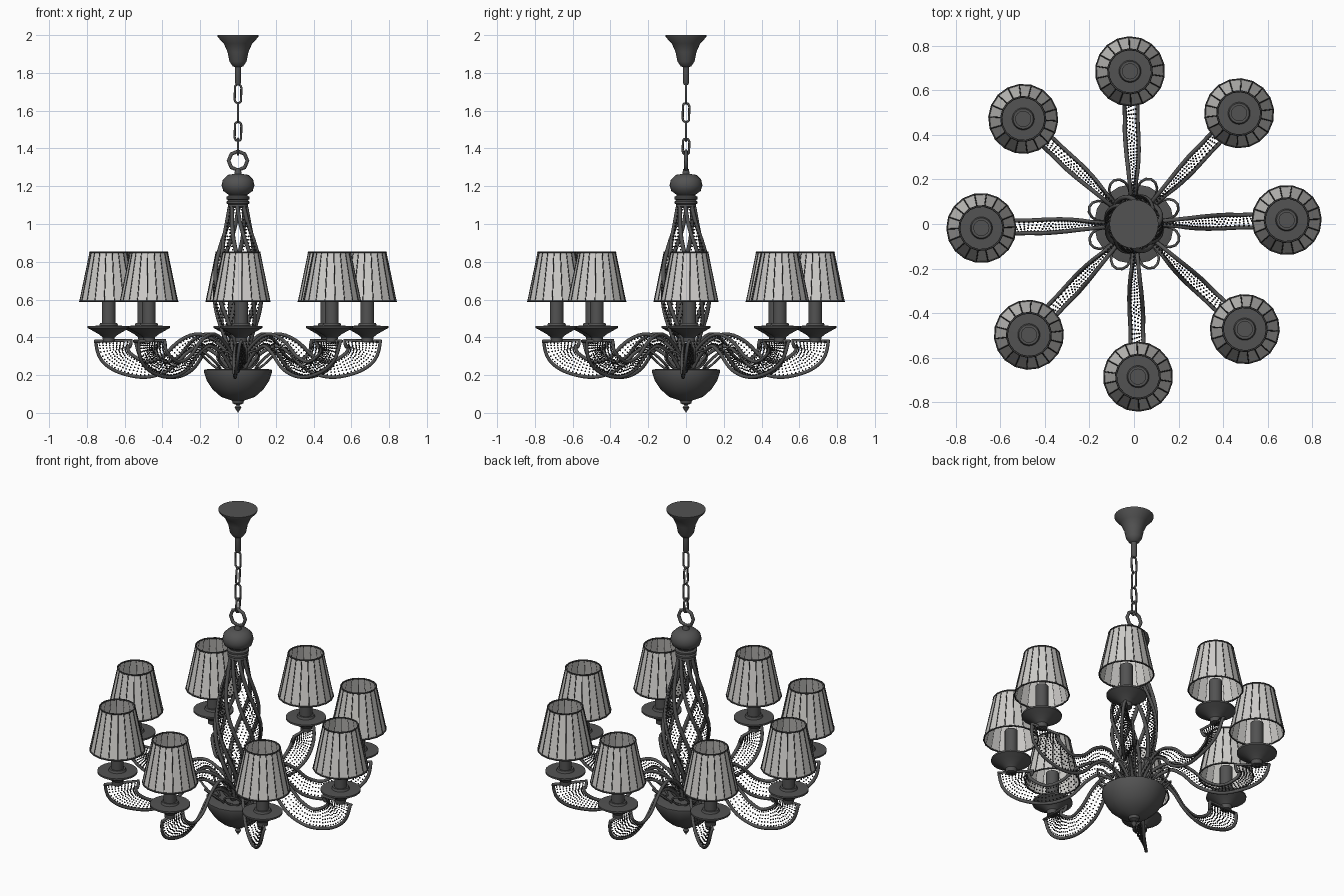
import bpy, bmesh, math
from mathutils import Vector, Matrix

if "Cube" in bpy.data.objects:
    bpy.data.objects.remove(bpy.data.objects["Cube"])

TAU = math.tau


def material(name, c):
    m = bpy.data.materials.new(name)
    m.diffuse_color = (c[0], c[1], c[2], 1)
    m.use_nodes = True
    m.node_tree.nodes["Principled BSDF"].inputs["Base Color"].default_value = m.diffuse_color
    return m


METAL = material("dark_metal", (0.085, 0.085, 0.085))
TRIM = material("dark_trim", (0.05, 0.05, 0.05))
BEAD = material("bead_black", (0.03, 0.03, 0.03))
FABRIC = material("pale_fabric", (0.62, 0.61, 0.59))


def mesh_object(name, bm, mat, smooth=True):
    me = bpy.data.meshes.new(name)
    bm.normal_update()
    bm.to_mesh(me)
    bm.free()
    me.materials.append(mat)
    ob = bpy.data.objects.new(name, me)
    bpy.context.collection.objects.link(ob)
    if smooth:
        bpy.ops.object.select_all(action='DESELECT')
        ob.select_set(True)
        bpy.context.view_layer.objects.active = ob
        bpy.ops.object.shade_smooth_by_angle(angle=math.radians(40))
    return ob


def lathe(name, profile, mat, sides=24, smooth=True):
    """Revolve (radius, z) points around the z axis."""
    bm = bmesh.new()
    vs = [bm.verts.new((r, 0, z)) for r, z in profile]
    es = [bm.edges.new(p) for p in zip(vs, vs[1:])]
    bmesh.ops.spin(bm, geom=vs + es, cent=(0, 0, 0), axis=(0, 0, 1),
                   angle=TAU, steps=sides, use_duplicate=False)
    bmesh.ops.remove_doubles(bm, verts=bm.verts, dist=1e-5)
    bmesh.ops.recalc_face_normals(bm, faces=bm.faces)
    return mesh_object(name, bm, mat, smooth)


def tubes(name, paths, radius, mat, closed=False, res=2):
    """Round wires along point lists, turned into one mesh."""
    cu = bpy.data.curves.new(name, 'CURVE')
    cu.dimensions = '3D'
    cu.bevel_depth = radius
    cu.bevel_resolution = res
    cu.use_fill_caps = True
    for pts in paths:
        sp = cu.splines.new('POLY')
        sp.points.add(len(pts) - 1)
        for p, v in zip(sp.points, pts):
            p.co = (v[0], v[1], v[2], 1)
        sp.use_cyclic_u = closed
    cu.materials.append(mat)
    ob = bpy.data.objects.new(name, cu)
    bpy.context.collection.objects.link(ob)
    bpy.ops.object.select_all(action='DESELECT')
    ob.select_set(True)
    bpy.context.view_layer.objects.active = ob
    bpy.ops.object.convert(target='MESH')
    return bpy.context.object


def spline(keys, u):
    """Catmull-Rom through keys, u from 0 to 1."""
    n = len(keys) - 1
    i = min(int(u * n), n - 1)
    t = u * n - i
    p0, p1, p2, p3 = (Vector(keys[min(max(k, 0), n)]) for k in range(i - 1, i + 3))
    return 0.5 * (2 * p1 + (p2 - p0) * t + (2 * p0 - 5 * p1 + 4 * p2 - p3) * t * t
                  + (3 * p1 - p0 - 3 * p2 + p3) * t ** 3)


def beaded_ribbon(name, point, rail, pitch, length):
    """Wire frame filled with a net of beads; point(u, s) with s from -1 to 1."""
    us = [k / 36 for k in range(37)]
    loop = [point(u, -1) for u in us] + [point(u, 1) for u in reversed(us)]
    frame = tubes(name + "_frame", [loop], rail, METAL, closed=True)
    bm = bmesh.new()
    rows = int(length / pitch)
    for k in range(1, rows):
        u = k / rows
        width = (point(u, 1) - point(u, -1)).length
        n = max(1, int((width - rail) / pitch))
        for j in range(n):
            s = (2 * (j + 0.5) / n - 1) * 0.9
            bmesh.ops.create_icosphere(bm, subdivisions=1, radius=0.005,
                                       matrix=Matrix.Translation(point(u, s)))
    return [frame, mesh_object(name + "_beads", bm, BEAD, False)]


def ring_copies(parts, count, start):
    """Turn parts about z and repeat them evenly."""
    for ob in parts:
        loc = ob.location.copy()
        for k in range(count):
            a = start + TAU * k / count
            c = ob if k == 0 else ob.copy()
            if k:
                bpy.context.collection.objects.link(c)
            c.rotation_euler = (0, 0, a)
            c.location = Matrix.Rotation(a, 3, 'Z') @ loc


# ceiling canopy
lathe("ceiling_canopy", [(0, 2), (0.11, 2), (0.108, 1.99), (0.075, 1.955), (0.055, 1.91),
                         (0.045, 1.86), (0.028, 1.835), (0.016, 1.83), (0.016, 1.745),
                         (0.01, 1.735), (0, 1.735)], METAL)

# chain links, alternately turned, and the hanging ring
for k, z in enumerate((1.69, 1.59, 1.49, 1.41)):
    half = 0.03 if k < 3 else 0.022
    pts = []
    for j in range(12):
        a = TAU * j / 12
        x = 0.018 * math.cos(a)
        h = 0.02 * math.sin(a) + math.copysign(half, math.sin(a + 0.01))
        pts.append((x, 0, z + h) if k % 2 == 0 else (0, x, z + h))
    tubes("chain_link", [pts], 0.006, METAL, closed=True)
tubes("hanging_ring", [[(0.05 * math.cos(TAU * j / 8), 0, 1.335 + 0.05 * math.sin(TAU * j / 8))
                        for j in range(8)]], 0.01, METAL, closed=True)

# top knob with stacked collars
lathe("top_knob", [(0, 1.29), (0.015, 1.29), (0.02, 1.265), (0.055, 1.26), (0.08, 1.235),
                   (0.087, 1.205), (0.078, 1.175), (0.05, 1.155), (0.05, 1.15), (0.062, 1.143),
                   (0.062, 1.132), (0.052, 1.127), (0.06, 1.12), (0.06, 1.108), (0.05, 1.103),
                   (0.052, 1.092), (0.045, 1.085), (0, 1.085)], METAL)

# bottom bowl with finial
lathe("bottom_bowl", [(0, 0), (0.006, 0.01), (0.018, 0.028), (0.008, 0.042), (0.028, 0.05),
                      (0.032, 0.065), (0.09, 0.085), (0.135, 0.125), (0.165, 0.17),
                      (0.18, 0.215), (0.18, 0.228), (0.16, 0.232), (0, 0.232)], METAL, 16)

# twisted beaded cage
CAGE = [(0.042, 1.1), (0.062, 1.0), (0.092, 0.89), (0.118, 0.78), (0.128, 0.68),
        (0.12, 0.57), (0.095, 0.46), (0.06, 0.35), (0.04, 0.23)]


def cage_point(u, s):
    r, z = spline(CAGE, u)
    a = 2.6 * u + s * 0.42
    return Vector((r * math.cos(a), r * math.sin(a), z))


ring_copies(beaded_ribbon("cage_ribbon", cage_point, 0.011, 0.018, 0.9), 4, 0.3)

# curved beaded arms: radius, height, width
ARM = [(0.03, 0.24, 0.04), (0.1, 0.33, 0.05), (0.2, 0.385, 0.07), (0.29, 0.35, 0.09),
       (0.38, 0.265, 0.1), (0.49, 0.23, 0.1), (0.6, 0.265, 0.13), (0.655, 0.32, 0.165),
       (0.66, 0.382, 0.19)]


def arm_point(u, s):
    r, z, w = spline(ARM, u)
    d = spline(ARM, min(u + 0.01, 1)) - spline(ARM, max(u - 0.01, 0))
    t = Vector((d[0], d[1])).normalized()
    tilt = 0.65 * math.sin(math.pi * u)
    h = s * w / 2
    return Vector((r - t.y * h * math.cos(tilt), h * math.sin(tilt),
                   z + t.x * h * math.cos(tilt)))


START = math.radians(1.5)
ring_copies(beaded_ribbon("arm", arm_point, 0.0095, 0.018, 0.92), 8, START)

# wire petals between the arms
petal = tubes("wire_petal", [[(0.16 + 0.055 * math.cos(a), 0.045 * math.sin(a),
                               0.28 + 0.05 * math.cos(a))
                              for a in (TAU * j / 12 for j in range(12))]],
              0.006, METAL, closed=True)
ring_copies([petal], 8, START + TAU / 16)

# lamps: drip plate, candle, shade, shade trim
LAMP_R = 0.685
plate = lathe("drip_plate", [(0, 0.375), (0.03, 0.375), (0.032, 0.4), (0.05, 0.415),
                             (0.085, 0.435), (0.112, 0.45), (0.112, 0.46), (0.05, 0.462),
                             (0.045, 0.475), (0, 0.475)], METAL)
candle = lathe("candle", [(0, 0.47), (0.036, 0.47), (0.036, 0.645), (0, 0.645)], METAL, 16)
SIDES = 18
shade = lathe("lamp_shade", [(0.152, 0.59), (0.098, 0.85)], FABRIC, SIDES, False)


def shade_ring(r, z):
    return [(r * math.cos(TAU * j / SIDES), r * math.sin(TAU * j / SIDES), z)
            for j in range(SIDES)]


low, top = shade_ring(0.153, 0.59), shade_ring(0.099, 0.85)
hoops = tubes("shade_hoops", [low, top], 0.0045, TRIM, closed=True, res=1)
pleats = tubes("shade_pleats", list(zip(low, top)), 0.0025, TRIM, res=0)
lamp = [plate, candle, shade, hoops, pleats]
for ob in lamp:
    ob.location.x = LAMP_R
ring_copies(lamp, 8, START)
